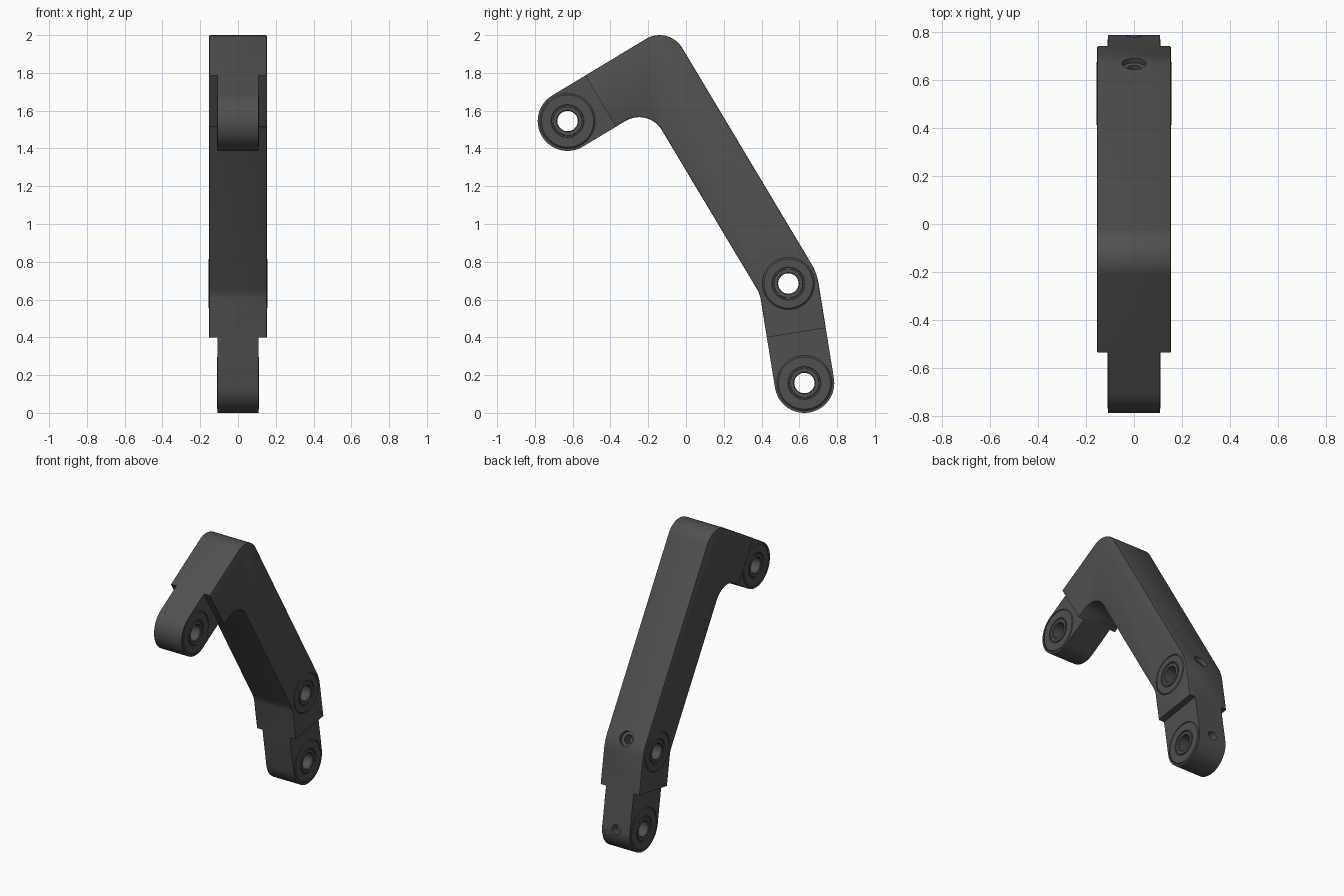
import bpy, bmesh
from math import radians, cos, sin, tan, pi
from mathutils import Vector, Matrix

if "Cube" in bpy.data.objects:
    bpy.data.objects.remove(bpy.data.objects["Cube"])

H, BODY, LUG = 0.158, 0.153, 0.108          # half width, half thicknesses
A, K = Vector((-0.627, 1.545)), Vector((-0.146, 1.835))
B, C = Vector((0.542, 0.685)), Vector((0.627, 0.158))

mat = bpy.data.materials.new("dark_grey")
mat.diffuse_color = (0.08, 0.08, 0.08, 1)
mat.use_nodes = True
mat.node_tree.nodes["Principled BSDF"].inputs["Base Color"].default_value = mat.diffuse_color


def v3(p, x=0.0):
    return Vector((x, p.x, p.y))


def to_object(name, bm):
    bmesh.ops.recalc_face_normals(bm, faces=bm.faces)
    me = bpy.data.meshes.new(name)
    bm.to_mesh(me)
    bm.free()
    ob = bpy.data.objects.new(name, me)
    bpy.context.collection.objects.link(ob)
    me.materials.append(mat)
    return ob


def activate(ob):
    bpy.ops.object.select_all(action='DESELECT')
    ob.select_set(True)
    bpy.context.view_layer.objects.active = ob


def cut(ob, cutter):
    m = ob.modifiers.new("cut", 'BOOLEAN')
    m.operation, m.solver, m.object = 'DIFFERENCE', 'EXACT', cutter
    activate(ob)
    bpy.ops.object.modifier_apply(modifier=m.name)
    bpy.data.objects.remove(cutter)


def cylinder(center, axis, r, depth, segs=48):
    bm = bmesh.new()
    rot = axis.to_track_quat('Z', 'Y').to_matrix().to_4x4()
    bmesh.ops.create_cone(bm, cap_ends=True, segments=segs, radius1=r, radius2=r,
                          depth=depth, matrix=Matrix.Translation(center) @ rot)
    return to_object("cutter", bm)


def fillet(corners):
    # Round every corner (point, radius) of a closed outline
    out = []
    for i, (p, r) in enumerate(corners):
        a = (corners[i - 1][0] - p).normalized()
        b = (corners[(i + 1) % len(corners)][0] - p).normalized()
        half = a.angle(b) / 2
        c = p + (a + b).normalized() * (r / sin(half))
        s, e = p + a * (r / tan(half)) - c, p + b * (r / tan(half)) - c
        sweep = pi - 2 * half
        n = max(4, int(sweep / radians(5)))
        for k in range(n + 1):
            t = sweep * k / n
            q = c + (s * sin(sweep - t) + e * sin(t)) / sin(sweep)
            if not out or (q - out[-1]).length > 1e-4:
                out.append(q)
    return out


def perp(d):
    return Vector((-d.y, d.x))


# Arm outline: centre line offset to both sides with mitred corners
d1, d2, d3 = (K - A).normalized(), (B - K).normalized(), (C - B).normalized()
n1, n2, n3 = perp(d1), perp(d2), perp(d3)
m1 = (n1 + n2) / (1 + n1.dot(n2)) * H
m2 = (n2 + n3) / (1 + n2.dot(n3)) * H
a0, c0, R = A - d1 * H, C + d3 * H, H * 0.999
outline = fillet([(a0 + n1 * H, R), (K + m1, 0.14), (B + m2, 0.28), (c0 + n3 * H, R),
                  (c0 - n3 * H, R), (B - m2, 0.14), (K - m1, 0.14), (a0 - n1 * H, R)])
bm = bmesh.new()
face = bm.faces.new([bm.verts.new(v3(p, -BODY)) for p in outline])
ext = bmesh.ops.extrude_face_region(bm, geom=[face])
bmesh.ops.translate(bm, vec=(2 * BODY, 0, 0),
                    verts=[g for g in ext['geom'] if isinstance(g, bmesh.types.BMVert)])
arm = to_object("link_arm", bm)
bev = arm.modifiers.new("bevel", 'BEVEL')
bev.width, bev.segments, bev.limit_method, bev.angle_limit = 0.006, 2, 'ANGLE', radians(60)
activate(arm)
bpy.ops.object.modifier_apply(modifier=bev.name)

# Thinner lugs at both ends
for tip, d, reach in ((A, d1, 0.204), (C, -d3, 0.27)):
    for side in (-1, 1):
        x, y = Vector((1, 0, 0)), v3(d)
        rot = Matrix((x, y, x.cross(y))).transposed().to_4x4()
        bm = bmesh.new()
        bmesh.ops.create_cube(bm, size=1)
        bmesh.ops.scale(bm, vec=(0.2, 0.6, 0.6), verts=bm.verts)
        pos = v3(tip + d * (reach - 0.3), side * (LUG + 0.1))
        bmesh.ops.transform(bm, matrix=Matrix.Translation(pos) @ rot, verts=bm.verts)
        cut(arm, to_object("cutter", bm))

# Pivot bores with ring inserts on both faces
X = Vector((1, 0, 0))
for name, p, rad, half in (("upper", A, 0.146, LUG), ("middle", B, 0.138, BODY),
                           ("lower", C, 0.146, LUG)):
    cut(arm, cylinder(v3(p), X, 0.054, 0.5))
    for side in (-1, 1):
        cut(arm, cylinder(v3(p, side * (half + 0.08)), X, rad, 0.2, 64))
    f, top = half - 0.02, half + 0.002
    section = [(0.054, f), (0.054, top - 0.005), (0.058, top), (0.076, top),
               (0.078, top - 0.006), (0.085, top - 0.006), (0.087, top),
               (rad - 0.008, top), (rad, top - 0.007), (rad, f)]
    bm = bmesh.new()
    for side in (-1, 1):
        rings = [[bm.verts.new((side * h, p.x + r * cos(2 * pi * k / 64),
                                p.y + r * sin(2 * pi * k / 64))) for k in range(64)]
                 for r, h in section]
        for i, r0 in enumerate(rings):
            r1 = rings[(i + 1) % len(rings)]
            for k in range(64):
                j = (k + 1) % 64
                bm.faces.new((r0[k], r0[j], r1[j], r1[k]))
    activate(to_object(name + "_pivot_rings", bm))
    bpy.ops.object.shade_smooth_by_angle(angle=radians(30))

# Screw holes on the back edge: counterbored by the middle pivot, plain at the lower one
mid, low = v3(Vector((0.67, 0.785))), v3(C + n3 * H)
cut(arm, cylinder(mid, v3(n2), 0.05, 0.06))
cut(arm, cylinder(mid, v3(n2), 0.03, 0.2))
cut(arm, cylinder(low, v3(n3), 0.032, 0.12))

activate(arm)
bpy.ops.object.shade_smooth_by_angle(angle=radians(30))
